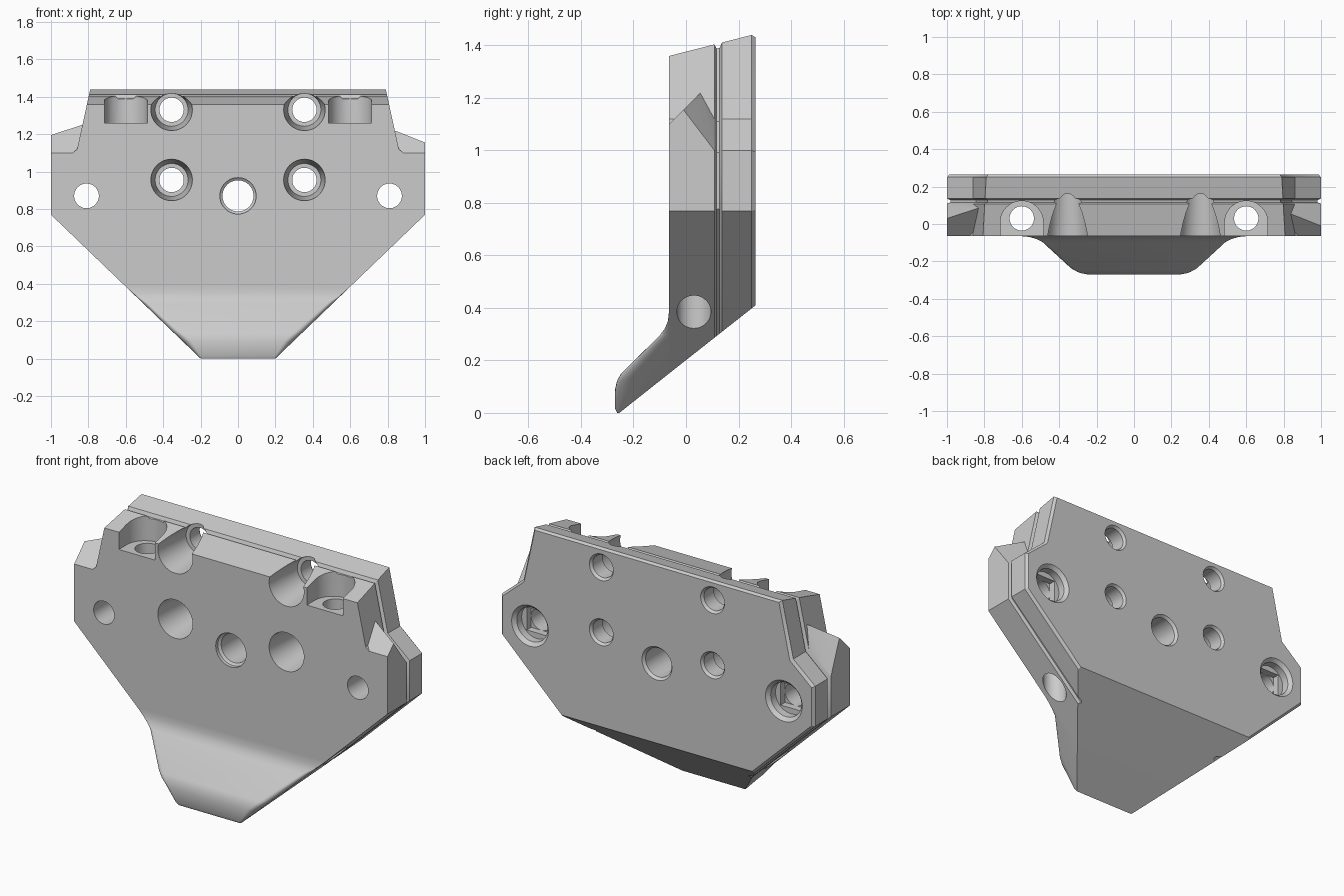
import bpy, bmesh
from math import sin, cos, pi

if "Cube" in bpy.data.objects:
    bpy.data.objects.remove(bpy.data.objects["Cube"])


def make_object(name, bm):
    bmesh.ops.recalc_face_normals(bm, faces=bm.faces[:])
    mesh = bpy.data.meshes.new(name)
    bm.to_mesh(mesh)
    bm.free()
    ob = bpy.data.objects.new(name, mesh)
    bpy.context.collection.objects.link(ob)
    return ob


def loft(name, rings):
    """Closed solid through rings with equal point counts."""
    bm = bmesh.new()
    vs = [[bm.verts.new(p) for p in r] for r in rings]
    n = len(vs[0])
    for a, b in zip(vs, vs[1:]):
        for i in range(n):
            j = (i + 1) % n
            bm.faces.new((a[i], a[j], b[j], b[i]))
    bm.faces.new(vs[0])
    bm.faces.new(vs[-1])
    return make_object(name, bm)


def bore(x, z, steps, sides=48, turn=0):
    """Stepped round cutter along y; steps are (y, radius)."""
    return loft("bore_cutter", [
        [(x + r * cos(turn + 2 * pi * i / sides), y, z + r * sin(turn + 2 * pi * i / sides))
         for i in range(sides)] for y, r in steps])


def half_width(z):
    return 0.2 + 1.04 * z


def under(y):
    return 0.788 * (y + 0.255)


def outline(y, d):
    """Plate outline at depth y, inset by d, with sloping top and underside."""
    zb, zt = under(y), 1.376 + 0.254 * y - d
    half = [(half_width(zb) - 1.44 * d, zb),
            (1 - d, 0.769 + 0.42 * d),
            (1 - d, 1.0 - 0.46 * d),
            (0.86 - 0.905 * d, 1.12 - 0.54 * d),
            (0.86 - 0.219 * (zt - 1.12) - 1.024 * d, zt)]
    return [(x, y, z) for x, z in half] + [(-x, y, z) for x, z in reversed(half)]


# Main plate: front slab, groove, back slab with a chamfered rear edge
body = loft("plate_body", [outline(y, d) for y, d in (
    (-0.065, 0), (0.108, 0), (0.116, 0.018), (0.128, 0.018),
    (0.137, 0), (0.25, 0), (0.265, 0.013))])

cutters = []
# Central through hole with chamfered rims
cutters.append(bore(0, 0.87, [(-0.1, 0.097), (-0.045, 0.097), (-0.035, 0.083),
                              (0.25, 0.083), (0.27, 0.1), (0.3, 0.1)]))
for s in (-1, 1):
    # Tapered screw recesses
    for z in (0.955, 1.33):
        cutters.append(bore(s * 0.355, z, [(-0.1, 0.114), (-0.065, 0.111), (0.16, 0.088),
                                           (0.161, 0.065), (0.25, 0.065), (0.27, 0.08), (0.3, 0.08)]))
    # Outer holes with rear counterbore and a square bridge step
    cutters.append(bore(s * 0.81, 0.87, [(-0.1, 0.066), (0.2, 0.066), (0.201, 0.098),
                                         (0.245, 0.098), (0.27, 0.122), (0.3, 0.122)]))
    cutters.append(bore(s * 0.81, 0.87, [(0.16, 0.093), (0.21, 0.093)], 4, pi / 4))
    # Long vertical holes
    cutters.append(loft("shaft_cutter", [
        [(s * 0.6 + 0.065 * cos(2 * pi * i / 48), 0.03 + 0.065 * sin(2 * pi * i / 48), z)
         for i in range(48)] for z in (0.1, 1.7)]))
    # U-shaped pockets in the top edge
    u = [(s * 0.6 + 0.115 * cos(pi * i / 20), 0.008 + 0.115 * sin(pi * i / 20)) for i in range(21)]
    u += [(s * 0.6 - 0.115, -0.2), (s * 0.6 + 0.115, -0.2)]
    cutters.append(loft("pocket_cutter", [[(x, y, z) for x, y in u] for z in (1.26, 1.7)]))

bpy.context.view_layer.objects.active = body
for c in cutters:
    c.hide_render = True
    m = body.modifiers.new("cut", 'BOOLEAN')
    m.operation, m.solver, m.object = 'DIFFERENCE', 'EXACT', c
    bpy.ops.object.modifier_apply(modifier=m.name)
    bpy.data.objects.remove(c)

# Nose: lip leaning forward with rounded side edges
profile = [(-0.262, 0.0, 0.008), (-0.27, 0.015, 0.015), (-0.27, 0.09, 0.05), (-0.263, 0.122, 0.05),
           (-0.247, 0.15, 0.05), (-0.1, 0.295, 0.035), (-0.08, 0.322, 0.015),
           (-0.069, 0.35, 0.004), (-0.065, 0.385, 0.0005)]
bm = bmesh.new()
rows = []
for y, z, r in profile:
    side = [(half_width(z) - r + r * sin(t * pi / 12), y + r * (1 - cos(t * pi / 12))) for t in range(7)]
    pts = [(-x, v) for x, v in reversed(side)] + side
    rows.append([bm.verts.new((x, v, z)) for x, v in pts])
zb = under(-0.065)
left = bm.verts.new((-half_width(zb), -0.065, zb))
right = bm.verts.new((half_width(zb), -0.065, zb))
for a, b in zip(rows, rows[1:]):
    for i in range(len(a) - 1):
        bm.faces.new((a[i], a[i + 1], b[i + 1], b[i]))
bm.faces.new([r[0] for r in rows] + [left])
bm.faces.new([r[-1] for r in rows] + [right])
bm.faces.new(rows[0] + [right, left])
make_object("nose_lip", bm)

# Shoulder wedges, slightly taller on the left; h is the ridge's run back from the front
for name, s, h, h2 in (("shoulder_right", 1, 0.055, 0.119), ("shoulder_left", -1, 0.095, 0.15)):
    bm = bmesh.new()
    xi = 0.86 - 0.219 * (1.1 + h2 - 1.12)
    for x, y, z in ((1, -0.065, 1.0), (1, -0.065, 1.10), (1, -0.065 + h, 1.10 + h), (1, 0.108, 1.0),
                    (0.883, -0.065, 1.10), (0.86, -0.045, 1.12),
                    (xi, -0.065 + h2, 1.10 + h2), (0.86, 0.108, 1.12)):
        bm.verts.new((s * x, y, z))
    bmesh.ops.convex_hull(bm, input=bm.verts[:])
    make_object(name, bm)

# Smooth the bores and nose, keep hard edges
bpy.ops.object.select_all(action='SELECT')
bpy.context.view_layer.objects.active = body
bpy.ops.object.shade_smooth_by_angle()
